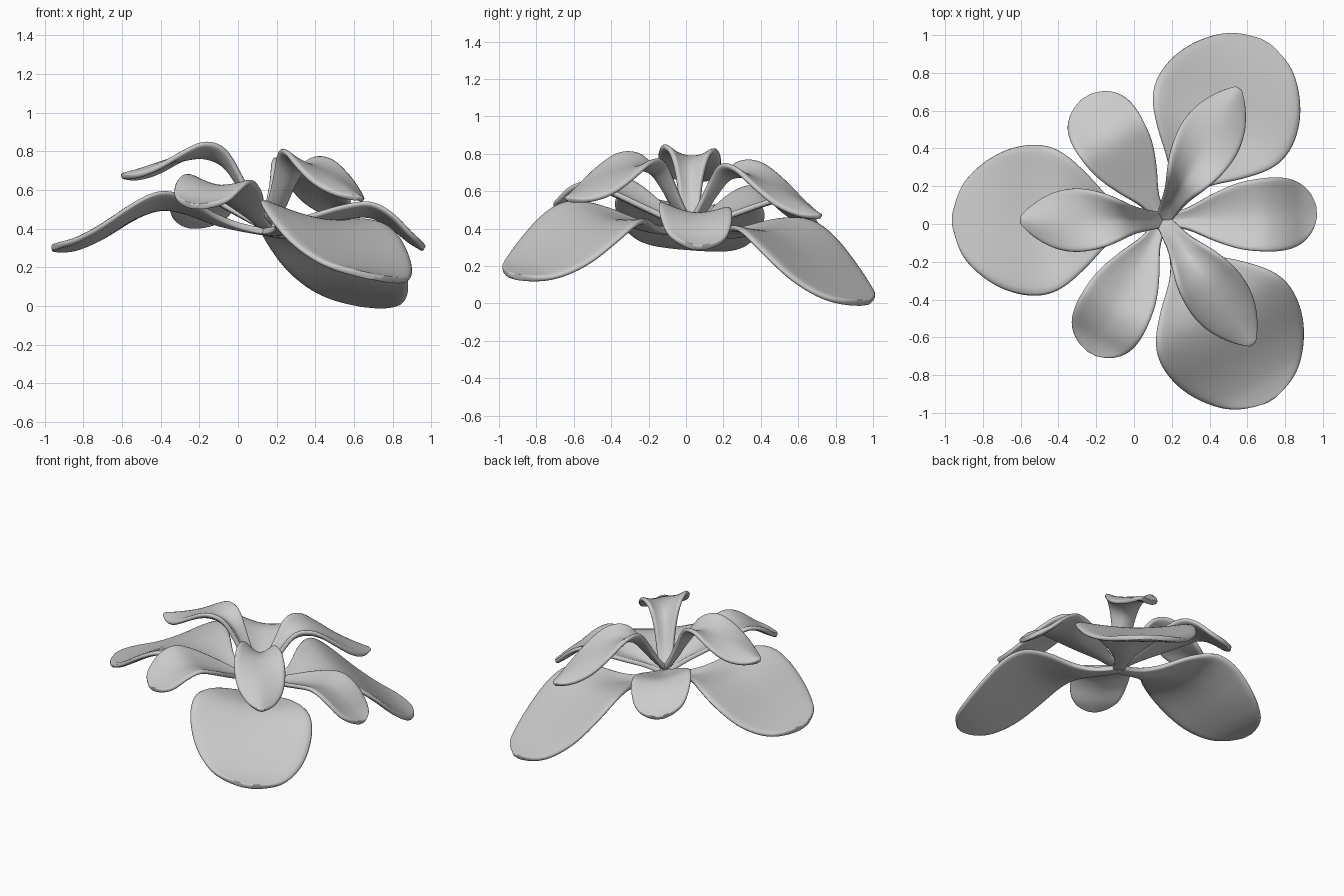
import bpy, math

if "Cube" in bpy.data.objects:
    bpy.data.objects.remove(bpy.data.objects["Cube"])

CX, CY = 0.15, 0.02            # flower axis
SLOPE_X, SLOPE_Y = -0.135, -0.077   # whole bloom leans to the back right


def spline(pts, t):
    """Catmull-Rom through rows of numbers, t in 0..1"""
    n = len(pts) - 1
    i = min(int(t * n), n - 1)
    u = t * n - i
    p = [pts[max(0, min(n, i + k))] for k in (-1, 0, 1, 2)]
    return [0.5 * (2 * b + (c - a) * u + (2 * a - 5 * b + 4 * c - d) * u * u
                   + (3 * b - a - 3 * c + d) * u ** 3) for a, b, c, d in zip(*p)]


def petal(name, rows, angle, scale, thick, side_shift=0.0, lengthwise=22, across=10):
    """rows: distance from axis, height, half width, edge lift"""
    ca, sa = math.cos(math.radians(angle)), math.sin(math.radians(angle))
    verts, faces = [], []
    for i in range(lengthwise + 1):
        r, z, w, lift = spline(rows, i / lengthwise)
        for j in range(across + 1):
            s = 2 * j / across - 1
            # rounded cross curve with a slightly pulled back rim
            d = r * scale
            t = s * max(w, 0.004) + side_shift * r
            dx, dy = d * ca - t * sa, d * sa + t * ca
            h = z + lift * abs(s) ** 1.6
            verts.append((CX + dx, CY + dy, h + SLOPE_X * dx + SLOPE_Y * dy))
    m = across + 1
    for i in range(lengthwise):
        for j in range(across):
            a = i * m + j
            faces.append((a, a + m, a + m + 1, a + 1))
    me = bpy.data.meshes.new(name)
    me.from_pydata(verts, [], faces)
    ob = bpy.data.objects.new(name, me)
    bpy.context.collection.objects.link(ob)
    me.polygons.foreach_set("use_smooth", [True] * len(me.polygons))
    sol = ob.modifiers.new("thickness", 'SOLIDIFY')
    sol.thickness = thick
    sol.offset = 0
    sub = ob.modifiers.new("soft_rim", 'SUBSURF')
    sub.levels = sub.render_levels = 1
    return ob


# broad drooping outer petals
outer = [(0.0, .38, .04, 0), (.15, .385, .05, .01), (.28, .40, .12, .03), (.40, .43, .25, .05),
         (.54, .44, .37, .05), (.68, .38, .405, .03), (.84, .27, .37, .01), (.98, .19, .28, 0),
         (1.07, .16, .17, 0), (1.115, .15, .02, 0)]
# medium arched petals, cupped across
middle = [(0.0, .40, .04, 0), (.12, .43, .05, .02), (.26, .47, .12, .04), (.40, .515, .175, .05),
          (.53, .545, .195, .05), (.64, .51, .195, .04), (.73, .45, .165, .02), (.79, .42, .10, .01),
          (.815, .41, .02, 0)]
# narrow upright petals, channelled at the base and ridged at the tip
inner = [(0.0, .42, .04, 0), (.07, .50, .055, .02), (.14, .60, .07, .06), (.22, .70, .105, .08),
         (.33, .73, .15, .06), (.45, .70, .17, .01), (.57, .65, .15, -.03), (.68, .60, .085, -.03),
         (.755, .57, .012, 0)]

for i, (ang, sc) in enumerate(((180, 1.0), (60, .98), (-59, 1.0))):
    petal(f"outer_petal_{i + 1}", outer, ang, sc, .034)
for i, (ang, sc) in enumerate(((3, 1.0), (122, .94), (242, .98))):
    petal(f"middle_petal_{i + 1}", middle, ang, sc, .03)
for i, (ang, sc) in enumerate(((180, 1.0), (60, 1.07), (-54, 1.08))):
    petal(f"inner_petal_{i + 1}", inner, ang, sc, .03)
